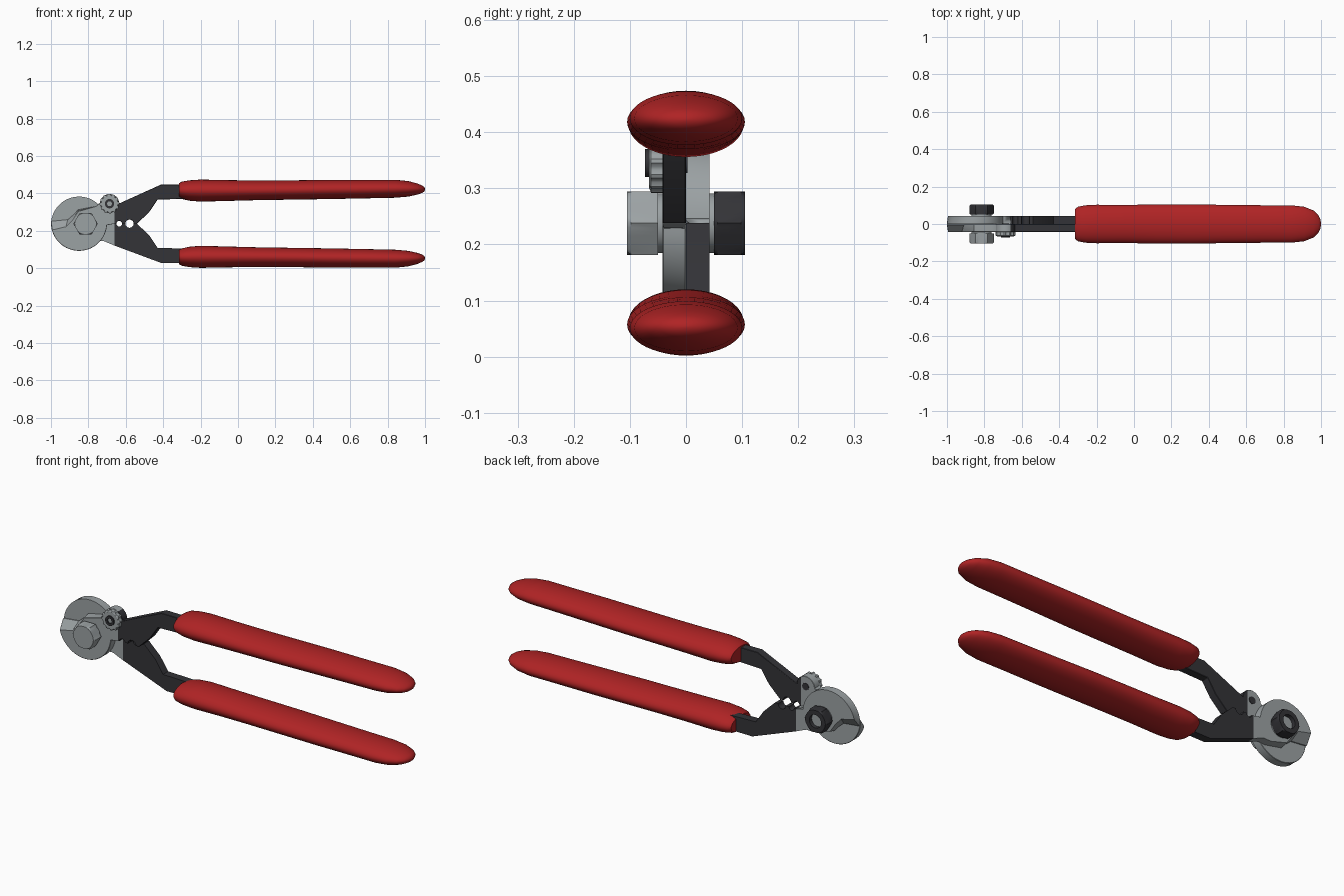
import bpy, bmesh, math
from mathutils import Vector

if "Cube" in bpy.data.objects:
    bpy.data.objects.remove(bpy.data.objects["Cube"])

MID = 0.238              # height of the mirror plane between the two halves
HEAD = (-0.85, 0.243)    # centre of the round head
PIVOT = (-0.815, 0.238)
LUG = (-0.687, 0.345)


def material(name, color, rough):
    m = bpy.data.materials.new(name)
    m.use_nodes = True
    m.diffuse_color = (*color, 1)
    node = m.node_tree.nodes["Principled BSDF"]
    node.inputs["Base Color"].default_value = (*color, 1)
    node.inputs["Roughness"].default_value = rough
    return m


STEEL = material("steel grey", (0.33, 0.36, 0.37), 0.5)
DARK = material("dark metal", (0.033, 0.033, 0.038), 0.5)
RED = material("red rubber", (0.43, 0.017, 0.018), 0.5)


def loft(name, rings, mats, closed=False, split=None, smooth=30):
    """Skin equal-length rings of points; cap the ends unless closed."""
    bm = bmesh.new()
    rows = [[bm.verts.new(p) for p in ring] for ring in rings]
    pairs = list(zip(rows, rows[1:]))
    if closed:
        pairs.append((rows[-1], rows[0]))
    else:
        bm.faces.new(rows[0])
        bm.faces.new(rows[-1])
    for a, b in pairs:
        for i in range(len(a)):
            j = (i + 1) % len(a)
            bm.faces.new((a[i], a[j], b[j], b[i]))
    bmesh.ops.recalc_face_normals(bm, faces=bm.faces)
    if split is not None:
        bmesh.ops.bisect_plane(bm, geom=bm.verts[:] + bm.edges[:] + bm.faces[:],
                               plane_co=(split, 0, 0), plane_no=(1, 0, 0))
        for f in bm.faces:
            f.material_index = int(f.calc_center_bounds().x > split)
    mesh = bpy.data.meshes.new(name)
    bm.to_mesh(mesh)
    bm.free()
    for m in mats:
        mesh.materials.append(m)
    ob = bpy.data.objects.new(name, mesh)
    bpy.context.collection.objects.link(ob)
    bpy.ops.object.select_all(action="DESELECT")
    ob.select_set(True)
    bpy.context.view_layer.objects.active = ob
    bpy.ops.object.shade_smooth_by_angle(angle=math.radians(smooth))
    return ob


def arc(c, r, a0, a1, n):
    angles = [math.radians(a0 + (a1 - a0) * i / n) for i in range(n + 1)]
    return [(c[0] + r * math.cos(a), c[1] + r * math.sin(a)) for a in angles]


def ring(c, y, radius, n=48):
    """Ring around the y axis; radius is a number or a function of the index."""
    pts = []
    for i in range(n):
        r = radius(i) if callable(radius) else radius
        a = 2 * math.pi * i / n
        pts.append(Vector((c[0] + r * math.cos(a), y, c[1] + r * math.sin(a))))
    return pts


# Blades with arms: jaw, round head, wire notches and tang in one outline
def blade(name, side):
    flip = side > 0

    def outline(arc_start, jaw):
        pts = arc(HEAD, 0.15, arc_start, 355, 40)
        pts += [(-0.66, MID)]
        pts += arc((-0.635, MID), 0.015, 180, 0, 8)
        pts += arc((-0.58, MID), 0.022, 180, 0, 10)
        pts += [(-0.54, MID), (-0.475, 0.3), (-0.43, 0.367), (-0.25, 0.372),
                (-0.25, 0.447), (-0.41, 0.448)]
        if flip:
            pts += [(-0.66, 0.355), (-0.72, 0.33)]
        else:
            pts += [(-0.638, 0.345)] + arc(LUG, 0.052, 10, 175, 14)
        return pts + [(-0.76, 0.332)] + jaw

    inner = outline(177, [(-0.855, 0.313), (-0.875, 0.29), (-0.91, 0.26)])
    outer = outline(195, [(-0.855, 0.305), (-0.885, 0.26), (-0.92, 0.222)])

    def place(pts, y):
        return [(x, y, 2 * MID - z if flip else z) for x, z in pts]

    ob = loft(name, [place(inner, 0), place(inner, side * 0.006), place(outer, side * 0.042)],
              [STEEL, DARK], split=-0.66)
    bev = ob.modifiers.new("soft_edges", "BEVEL")
    bev.width = 0.003
    bev.segments = 1
    bev.angle_limit = math.radians(50)


blade("front_blade_and_upper_arm", -1)
blade("back_blade_and_lower_arm", 1)


# Rubber grips: x, bottom, top, half width along the handle
STATIONS = [(-0.315, 0.378, 0.455, 0.08), (-0.3, 0.37, 0.463, 0.092),
            (-0.26, 0.361, 0.47, 0.1), (-0.2, 0.356, 0.474, 0.103),
            (-0.05, 0.36, 0.471, 0.102), (0.1, 0.364, 0.469, 0.104),
            (0.3, 0.367, 0.47, 0.105), (0.5, 0.37, 0.473, 0.102),
            (0.7, 0.374, 0.473, 0.1), (0.84, 0.377, 0.473, 0.1),
            (0.91, 0.383, 0.466, 0.092), (0.96, 0.394, 0.453, 0.072),
            (0.985, 0.403, 0.442, 0.048), (0.996, 0.411, 0.434, 0.025),
            (1.0, 0.42, 0.425, 0.005)]


def grip(name, flip):
    rings = []
    for x, lo, hi, w in STATIONS:
        row = []
        for i in range(40):
            a = 2 * math.pi * i / 40
            z = (lo + hi) / 2 + (hi - lo) / 2 * math.sin(a)
            row.append((x, w * math.cos(a), 2 * MID - z if flip else z))
        rings.append(row)
    loft(name, rings, [RED], smooth=50)


grip("upper_grip", False)
grip("lower_grip", True)


# Pivot fastener
def hexagon(scale=1.0, limit=1.0):
    def radius(i):
        a = (2 * math.pi * i / 48) % (math.pi / 3) - math.pi / 6
        return min(0.0565 * scale / math.cos(a), limit)
    return radius


ROUND = hexagon(limit=0.058)
loft("bolt_head", [ring(PIVOT, -0.05, hexagon()), ring(PIVOT, -0.098, hexagon()),
                   ring(PIVOT, -0.105, ROUND)], [STEEL])
loft("pivot_nut", [ring(PIVOT, 0.05, ROUND), ring(PIVOT, 0.056, hexagon()),
                   ring(PIVOT, 0.098, hexagon()), ring(PIVOT, 0.105, ROUND),
                   ring(PIVOT, 0.105, 0.034), ring(PIVOT, 0.05, 0.034)],
     [DARK], closed=True)
loft("bolt_shank", [ring(PIVOT, -0.06, 0.034), ring(PIVOT, 0.085, 0.034)], [STEEL])
for name, y in (("front_washer", -0.051), ("back_washer", 0.041)):
    loft(name, [ring(PIVOT, y, 0.053), ring(PIVOT, y + 0.01, 0.053)], [STEEL])


# Knurled adjuster wheel with a socket screw
def knurl(i):
    return 0.053 if i % 4 < 2 else 0.048


loft("adjuster_wheel", [ring(LUG, -0.042, knurl), ring(LUG, -0.062, knurl),
                        ring(LUG, -0.066, 0.044)], [STEEL])
loft("adjuster_screw", [ring(LUG, 0.003, 0.018), ring(LUG, -0.05, 0.018),
                        ring(LUG, -0.05, 0.025), ring(LUG, -0.073, 0.025),
                        ring(LUG, -0.073, hexagon(0.22)),
                        ring(LUG, -0.06, hexagon(0.22))], [DARK])
